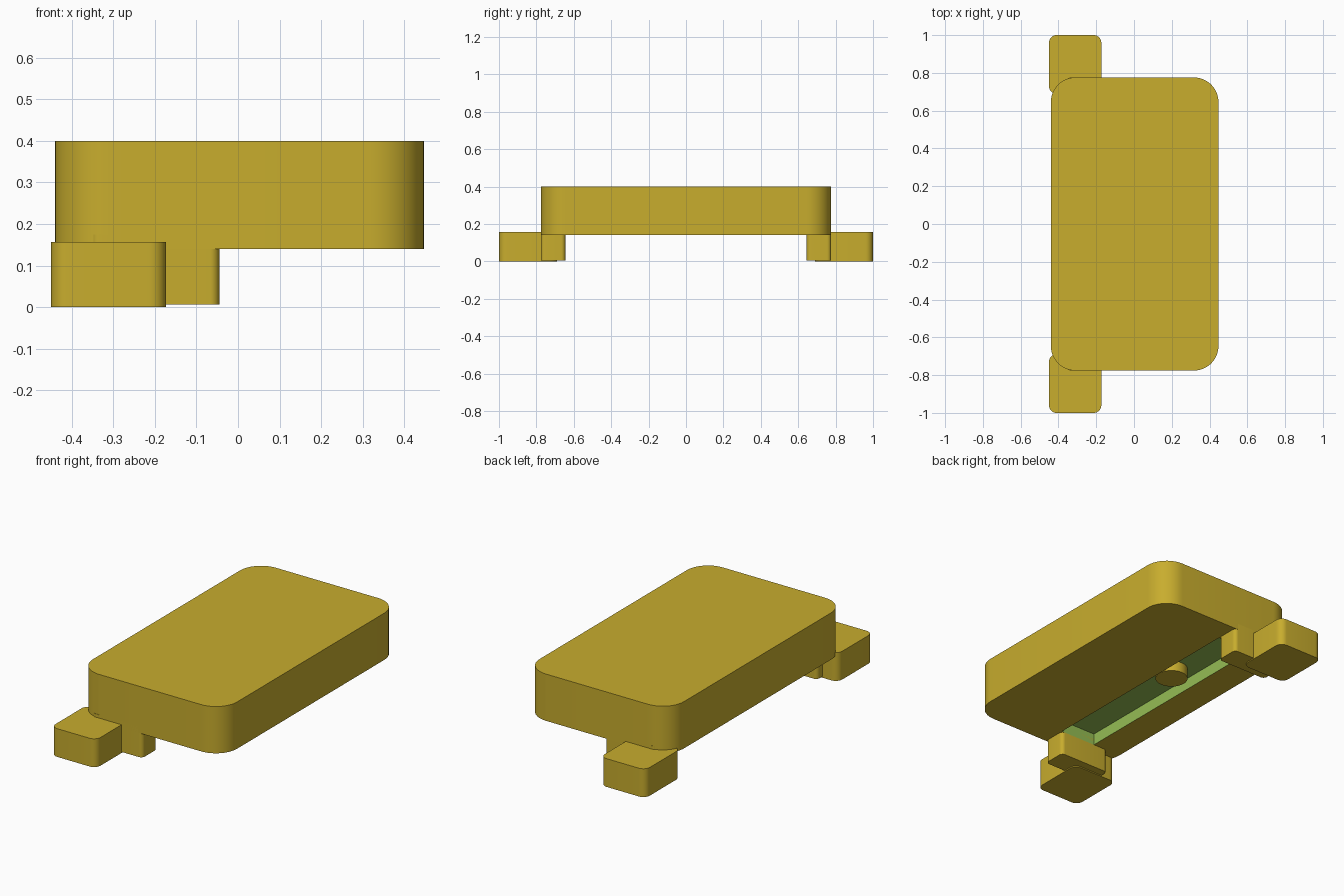
import bpy, bmesh, math

if "Cube" in bpy.data.objects:
    bpy.data.objects.remove(bpy.data.objects["Cube"])


def material(name, colour):
    m = bpy.data.materials.new(name)
    m.diffuse_color = (*colour, 1.0)
    m.use_nodes = True
    m.node_tree.nodes["Principled BSDF"].inputs["Base Color"].default_value = m.diffuse_color
    return m


yellow = material("mustard yellow", (0.578, 0.418, 0.027))
green = material("leaf green", (0.30, 0.51, 0.088))


def rounded_block(name, x, y, z, radius, mat, steps=8):
    """Upright block with rounded vertical edges; x, y and z are (min, max)."""
    outline = []
    corners = [(x[1] - radius, y[1] - radius), (x[0] + radius, y[1] - radius),
               (x[0] + radius, y[0] + radius), (x[1] - radius, y[0] + radius)]
    for i, (cx, cy) in enumerate(corners):
        for k in range(steps + 1):
            a = math.pi / 2 * (i + k / steps)
            outline.append((cx + radius * math.cos(a), cy + radius * math.sin(a)))
    bm = bmesh.new()
    base = bm.faces.new([bm.verts.new((px, py, z[0])) for px, py in outline])
    top = bmesh.ops.extrude_face_region(bm, geom=[base])
    bmesh.ops.translate(bm, vec=(0, 0, z[1] - z[0]),
                        verts=[v for v in top["geom"] if isinstance(v, bmesh.types.BMVert)])
    bmesh.ops.recalc_face_normals(bm, faces=bm.faces)
    return finish(name, bm, mat)


def finish(name, bm, mat):
    mesh = bpy.data.meshes.new(name)
    bm.to_mesh(mesh)
    bm.free()
    mesh.materials.append(mat)
    obj = bpy.data.objects.new(name, mesh)
    bpy.context.collection.objects.link(obj)
    return obj


def smooth(obj):
    bpy.ops.object.select_all(action='DESELECT')
    obj.select_set(True)
    bpy.context.view_layer.objects.active = obj
    bpy.ops.object.shade_smooth_by_angle(angle=math.radians(30))


# Main body with a long recess underneath
SLOT_X, SLOT_Y, SLOT_TOP = (-0.265, -0.045), 0.645, 0.205
body = rounded_block("body", (-0.44, 0.447), (-0.776, 0.776), (0.14, 0.40), 0.13, yellow, 12)
body.data.materials.append(green)

bm = bmesh.new()
bmesh.ops.create_cube(bm, size=1)
for v in bm.verts:
    v.co = (SLOT_X[1] if v.co.x > 0 else SLOT_X[0],
            math.copysign(SLOT_Y, v.co.y),
            SLOT_TOP if v.co.z > 0 else 0.05)
cutter = finish("recess_cutter", bm, green)
cutter.hide_render = True

cut = body.modifiers.new("recess", 'BOOLEAN')
cut.operation = 'DIFFERENCE'
cut.solver = 'EXACT'
cut.object = cutter
bpy.context.view_layer.objects.active = body
bpy.ops.object.modifier_apply(modifier=cut.name)
bpy.data.objects.remove(cutter)

# Recess walls and ceiling are green
for f in body.data.polygons:
    c = f.center
    inside = SLOT_X[0] - 0.01 < c.x < SLOT_X[1] + 0.01 and abs(c.y) < SLOT_Y + 0.01
    f.material_index = int(inside and 0.145 < c.z < SLOT_TOP + 0.01)
smooth(body)

# Round button in the recess
bm = bmesh.new()
bmesh.ops.create_cone(bm, cap_ends=True, segments=32, radius1=0.085, radius2=0.085, depth=0.07)
bmesh.ops.translate(bm, vec=(-0.137, 0.145, 0.182), verts=bm.verts)
smooth(finish("button", bm, yellow))

# Inner feet and outer end tabs, mirrored front to back
for side, s in (("front", -1), ("back", 1)):
    smooth(rounded_block(side + "_foot", (-0.355, -0.045), sorted((s * 0.645, s * 0.776)),
                         (0.006, 0.175), 0.022, yellow))
    smooth(rounded_block(side + "_tab", (-0.45, -0.173), sorted((s * 0.69, s * 1.0)),
                         (0.0, 0.157), 0.04, yellow))
